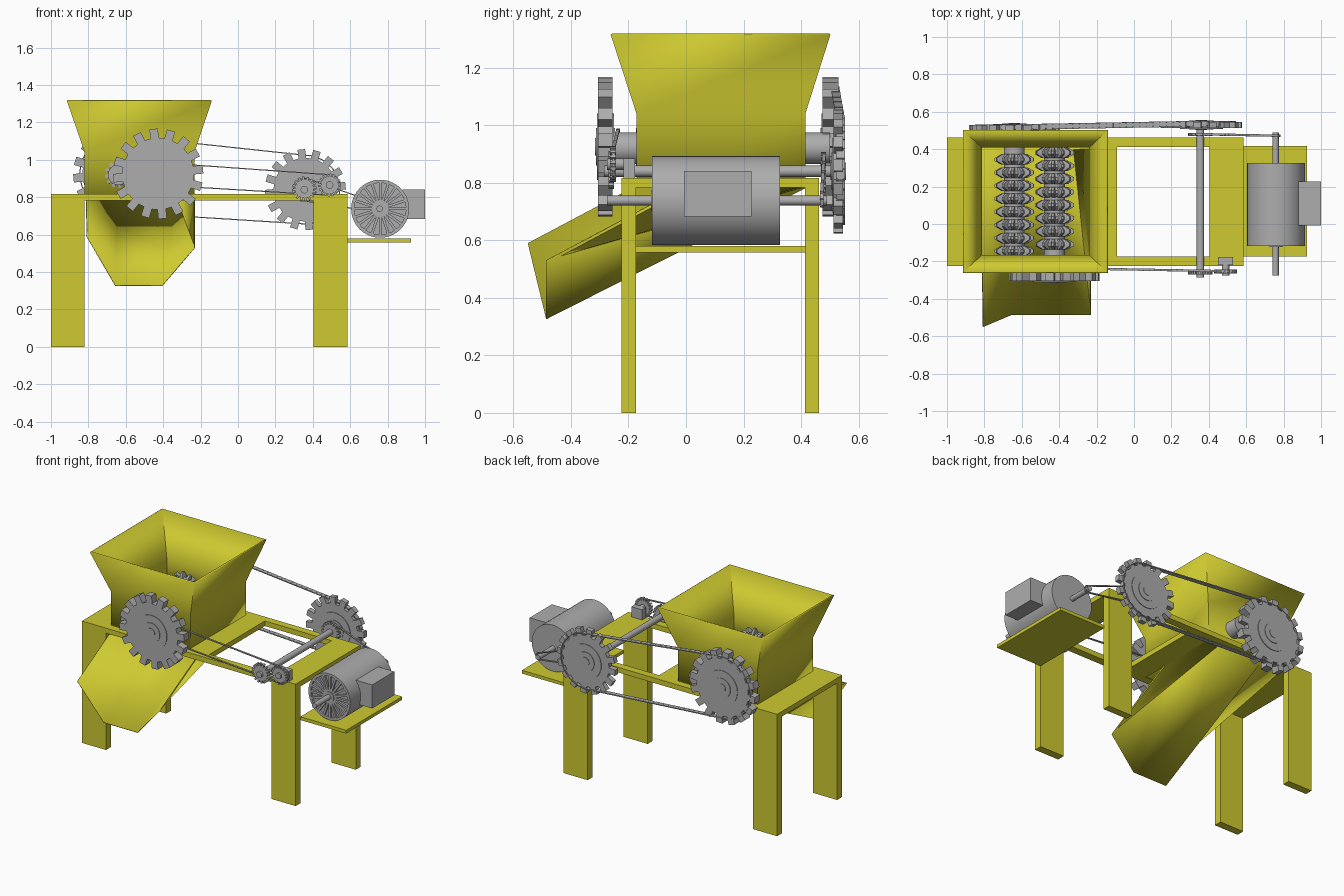
import bpy, bmesh, math
from mathutils import Vector, Matrix

if "Cube" in bpy.data.objects:
    bpy.data.objects.remove(bpy.data.objects["Cube"])

def material(name, rgb):
    m = bpy.data.materials.new(name)
    m.diffuse_color = (*rgb, 1)
    m.use_nodes = True
    m.node_tree.nodes["Principled BSDF"].inputs["Base Color"].default_value = m.diffuse_color
    return m

YELLOW = material("yellow_paint", (0.62, 0.59, 0.03))
GREY = material("grey_steel", (0.42, 0.42, 0.42))

def finish(name, bm, mat, solid=0):
    bmesh.ops.recalc_face_normals(bm, faces=bm.faces)
    me = bpy.data.meshes.new(name)
    bm.to_mesh(me)
    bm.free()
    me.materials.append(mat)
    for p in me.polygons:
        p.use_smooth = True
    me.set_sharp_from_angle(angle=math.radians(30))
    ob = bpy.data.objects.new(name, me)
    bpy.context.collection.objects.link(ob)
    if solid:
        s = ob.modifiers.new("plate", 'SOLIDIFY')
        s.thickness = solid
        s.offset = -1
    return ob

def add_box(bm, x, y, z, mat=None):
    m = Matrix.Translation(((x[0]+x[1])/2, (y[0]+y[1])/2, (z[0]+z[1])/2))
    m = m @ Matrix.Diagonal((x[1]-x[0], y[1]-y[0], z[1]-z[0], 1))
    bmesh.ops.create_cube(bm, size=1, matrix=(mat @ m if mat else m))

def box(name, x, y, z, mat):
    bm = bmesh.new()
    add_box(bm, x, y, z)
    return finish(name, bm, mat)

def add_loft(bm, cx, cz, rings):
    """Rings are (y, outline) pairs; outlines are x,z offsets from the axis."""
    loops = [[bm.verts.new((cx+px, y, cz+pz)) for px, pz in pts] for y, pts in rings]
    n = len(loops[0])
    for a, b in zip(loops, loops[1:]):
        for i in range(n):
            bm.faces.new((a[i], a[(i+1) % n], b[(i+1) % n], b[i]))
    bm.faces.new(loops[0])
    bm.faces.new(loops[-1])

def circle(r, n=32):
    return [(r*math.cos(2*math.pi*i/n), r*math.sin(2*math.pi*i/n)) for i in range(n)]

def teeth(root, tip, n, wide=0.30, narrow=0.24):
    pts = []
    for i in range(n):
        for r, f in ((root, -wide), (tip, -narrow), (tip, narrow), (root, wide)):
            a = 2*math.pi*(i+f)/n + 0.1
            pts.append((r*math.cos(a), r*math.sin(a)))
    return pts

def rod(name, cx, cz, r, y0, y1, n=32):
    bm = bmesh.new()
    add_loft(bm, cx, cz, [(y0, circle(r, n)), (y1, circle(r, n))])
    return finish(name, bm, GREY)

def gear(name, cx, cz, root, tip, n, y0, y1, hubs=()):
    bm = bmesh.new()
    t = teeth(root, tip, n)
    add_loft(bm, cx, cz, [(y0, t), (y1, t)])
    for r, extra in hubs:
        add_loft(bm, cx, cz, [(y0-extra, circle(r)), (y1+extra, circle(r))])
    return finish(name, bm, GREY)

def chain(name, c1, c2, width, pitch, thick=0.006):
    """Flat links round two wheels given as (x, z, radius, y)."""
    (x1, z1, r1, y1), (x2, z2, r2, y2) = c1, c2
    d = math.hypot(x2-x1, z2-z1)
    a, b = math.atan2(z2-z1, x2-x1), math.acos((r1-r2)/d)
    pts = []
    for (x, z, r, y), s, e in ((c1, a+b, a-b+2*math.pi), (c2, a-b, a+b)):
        for i in range(25):
            t = s + (e-s)*i/24
            pts.append(Vector((x+r*math.cos(t), y, z+r*math.sin(t))))
    pts.append(pts[0])
    bm = bmesh.new()
    travelled, nxt = 0, 0
    for p, q in zip(pts, pts[1:]):
        length = (q-p).length
        while length and nxt <= travelled+length:
            pos = p.lerp(q, (nxt-travelled)/length)
            v = q-p
            m = Matrix.Translation(pos) @ Matrix.Rotation(-math.atan2(v.z, v.x), 4, 'Y')
            h, w = pitch*0.45, width/2
            add_box(bm, (-h, h), (-w, w), (-thick/2, thick/2), m)
            add_box(bm, (h, h+pitch*0.1), (-w*0.6, w*0.6), (-thick/3, thick/3), m)
            nxt += pitch
        travelled += length
    return finish(name, bm, GREY)

# Frame: four legs, two rails, three crossbars, motor shelf
FRONT, BACK = (-0.225, -0.173), (0.413, 0.463)
for side, y in (("front", FRONT), ("back", BACK)):
    for end, x in (("left", (-1, -0.822)), ("right", (0.405, 0.585))):
        box(f"{side}_{end}_leg", x, y, (0, 0.785), YELLOW)
    box(f"{side}_rail", (-1, 0.585), y, (0.783, 0.817), YELLOW)
for name, x in (("left", (-1, -0.822)), ("middle", (-0.235, -0.09)), ("right", (0.405, 0.585))):
    box(f"{name}_crossbar", x, (FRONT[1], BACK[0]), (0.783, 0.817), YELLOW)
box("motor_shelf", (0.585, 0.925), (-0.175, 0.417), (0.558, 0.58), YELLOW)

# Hopper: straight box with a flared mouth, open at both ends
bm = bmesh.new()
loops = []
for x0, x1, y0, y1, z in ((-0.82, -0.233, -0.172, 0.415, 0.785),
                          (-0.82, -0.233, -0.172, 0.415, 1.04),
                          (-0.915, -0.14, -0.262, 0.502, 1.315)):
    loops.append([bm.verts.new(p) for p in ((x0, y0, z), (x1, y0, z), (x1, y1, z), (x0, y1, z))])
for a, b in zip(loops, loops[1:]):
    for i in range(4):
        bm.faces.new((a[i], a[(i+1) % 4], b[(i+1) % 4], b[i]))
finish("hopper", bm, YELLOW, 0.01)

# Discharge chute: sloping floor with two flared side walls
bm = bmesh.new()
V = lambda *p: bm.verts.new(p)
lf, rf = V(-0.655, -0.487, 0.33), V(-0.405, -0.487, 0.33)
lb, rb = V(-0.645, 0.413, 0.785), V(-0.33, 0.413, 0.785)
bm.faces.new((lf, rf, rb, lb))
bm.faces.new((lf, lb, V(-0.81, 0.413, 0.79), V(-0.81, -0.172, 0.79), V(-0.805, -0.55, 0.59)))
bm.faces.new((rf, rb, V(-0.235, 0.413, 0.79), V(-0.235, -0.0, 0.79), V(-0.235, -0.487, 0.53)))
finish("chute", bm, YELLOW, 0.005)

# Shredder rollers: shaft with tapered toothed cutters
for name, x, shift in (("left", -0.64, 0), ("right", -0.425, 0.036)):
    rod(f"{name}_roller_shaft", x, 0.92, 0.055, -0.25, 0.5)
    bm = bmesh.new()
    for i in range(8):
        y = -0.145 + i*0.07 + shift
        small, big = teeth(0.055, 0.07, 12), teeth(0.075, 0.105, 12, 0.3, 0.12)
        add_loft(bm, x, 0.92, [(y-0.028, small), (y-0.008, big), (y+0.008, big), (y+0.028, small)])
    finish(f"{name}_roller_cutters", bm, GREY)

# Large gears with stepped hubs
HUBS = ((0.115, 0.004), (0.065, 0.008), (0.03, 0.011))
gear("front_roller_gear", -0.427, 0.925, 0.192, 0.242, 16, -0.305, -0.255, HUBS)
gear("back_roller_gear", -0.64, 0.925, 0.192, 0.242, 16, 0.475, 0.53, HUBS)
gear("back_drive_gear", 0.36, 0.84, 0.17, 0.217, 16, 0.513, 0.545, HUBS)

# Countershaft, its sprockets and the idler on its bracket
rod("countershaft", 0.355, 0.84, 0.02, -0.285, 0.54, 24)
gear("countershaft_front_sprocket", 0.355, 0.845, 0.05, 0.066, 16, -0.27, -0.25)
gear("countershaft_back_sprocket", 0.355, 0.84, 0.05, 0.066, 16, 0.47, 0.486)
gear("idler_sprocket", 0.49, 0.865, 0.047, 0.062, 18, -0.265, -0.243)
rod("idler_pin", 0.49, 0.865, 0.02, -0.275, -0.18, 16)
box("idler_bracket", (0.45, 0.53), (-0.218, -0.177), (0.817, 0.885), GREY)

# Chains
chain("back_chain", (-0.64, 0.925, 0.205, 0.518), (0.36, 0.84, 0.183, 0.537), 0.03, 0.036)
chain("front_chain", (-0.427, 0.925, 0.06, -0.236), (0.49, 0.865, 0.055, -0.252), 0.012, 0.03)
chain("motor_chain", (0.357, 0.84, 0.06, 0.48), (0.757, 0.74, 0.022, 0.472), 0.012, 0.02)

# Motor: body, recessed end with fan ribs, terminal box, shaft
MX, MZ = 0.76, 0.738
bm = bmesh.new()
add_loft(bm, MX, MZ, [(-0.104, circle(0.138, 40)), (-0.118, circle(0.138, 40)), (-0.118, circle(0.155, 40)),
                      (0.326, circle(0.155, 40))])
finish("motor_body", bm, GREY)
bm = bmesh.new()
for i in range(20):
    m = Matrix.Translation((MX, 0, MZ)) @ Matrix.Rotation(2*math.pi*i/20, 4, 'Y')
    add_box(bm, (0.03, 0.142), (-0.118, -0.103), (-0.007, 0.007), m)
finish("motor_fan_ribs", bm, GREY)
rod("motor_hub", MX, MZ, 0.035, -0.122, -0.1)
rod("motor_shaft", 0.757, MZ, 0.017, -0.275, 0.49, 20)
box("motor_terminal_box", (0.88, 1.0), (-0.007, 0.228), (0.682, 0.84), GREY)
